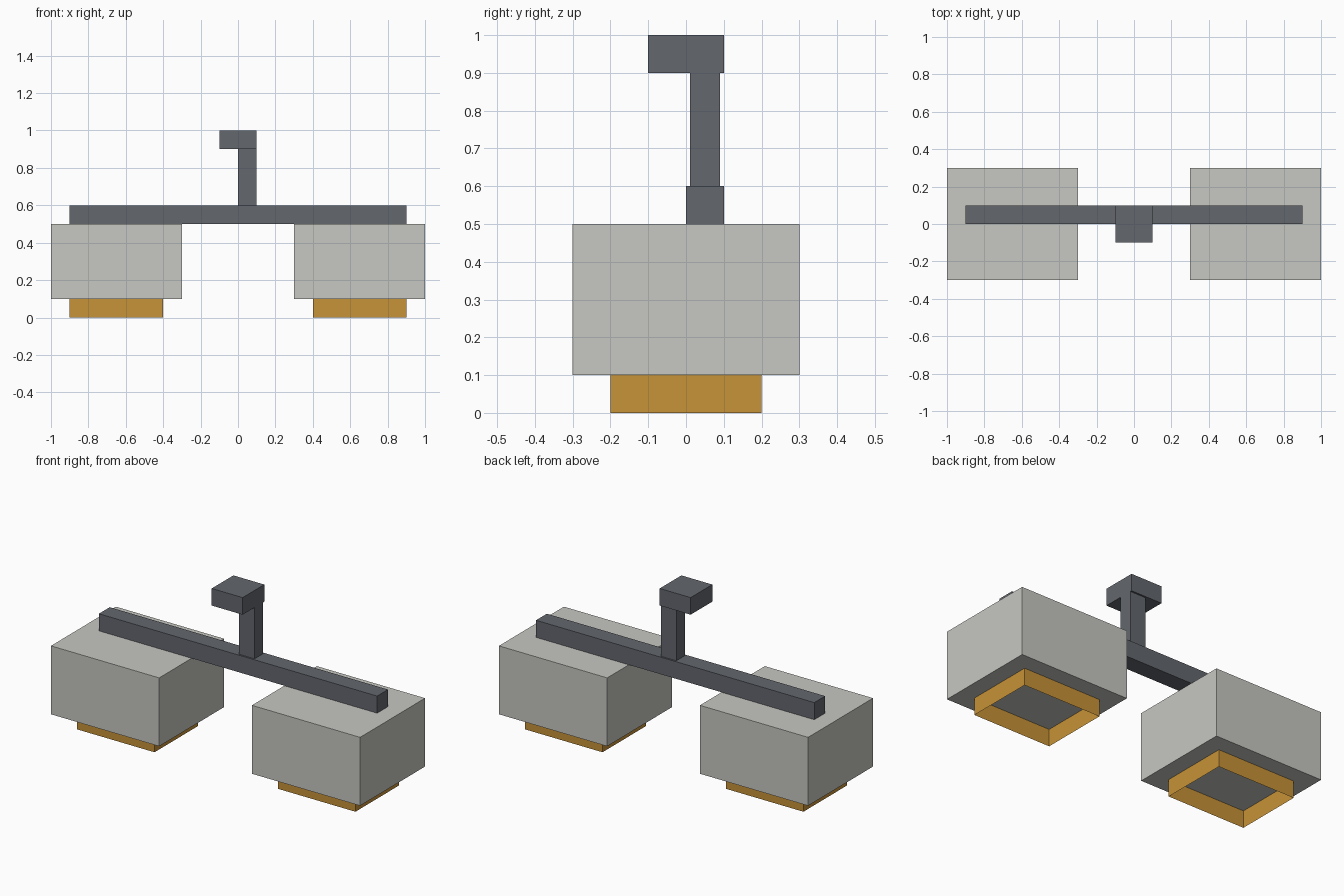
import bpy, bmesh

if "Cube" in bpy.data.objects:
    bpy.data.objects.remove(bpy.data.objects["Cube"])


def material(name, rgb):
    m = bpy.data.materials.new(name)
    m.diffuse_color = (*rgb, 1.0)
    m.use_nodes = True
    m.node_tree.nodes["Principled BSDF"].inputs["Base Color"].default_value = m.diffuse_color
    return m


LIGHT = material("light_grey", (0.57, 0.57, 0.54))
DARK = material("dark_grey", (0.125, 0.135, 0.155))
ORANGE = material("amber", (0.57, 0.29, 0.04))


def box(name, lo, hi, mat, open_ends=False):
    """Axis-aligned box from corner lo to corner hi; open_ends leaves only the side walls."""
    bm = bmesh.new()
    bmesh.ops.create_cube(bm, size=1.0)
    for v in bm.verts:
        v.co = [(a + b) / 2 + c * (b - a) for a, b, c in zip(lo, hi, v.co)]
    if open_ends:
        bm.normal_update()
        ends = [f for f in bm.faces if abs(f.normal.z) > 0.5]
        bmesh.ops.delete(bm, geom=ends, context='FACES_ONLY')
    mesh = bpy.data.meshes.new(name)
    bm.to_mesh(mesh)
    bm.free()
    mesh.materials.append(mat)
    obj = bpy.data.objects.new(name, mesh)
    bpy.context.collection.objects.link(obj)
    return obj


# Two lamp housings, each with a thin open collar underneath
for side, cx in (("left", -0.65), ("right", 0.65)):
    box(side + "_housing", (cx - 0.35, -0.3, 0.1), (cx + 0.35, 0.3, 0.5), LIGHT)
    box(side + "_collar", (cx - 0.25, -0.2, 0.0), (cx + 0.25, 0.2, 0.1), ORANGE, open_ends=True)

# Crossbar, post and mounting block
box("crossbar", (-0.9, 0.0, 0.5), (0.9, 0.1, 0.6), DARK)
box("post", (0.0, 0.01, 0.6), (0.1, 0.09, 0.9), DARK)
box("mounting_block", (-0.1, -0.1, 0.9), (0.1, 0.1, 1.0), DARK)
